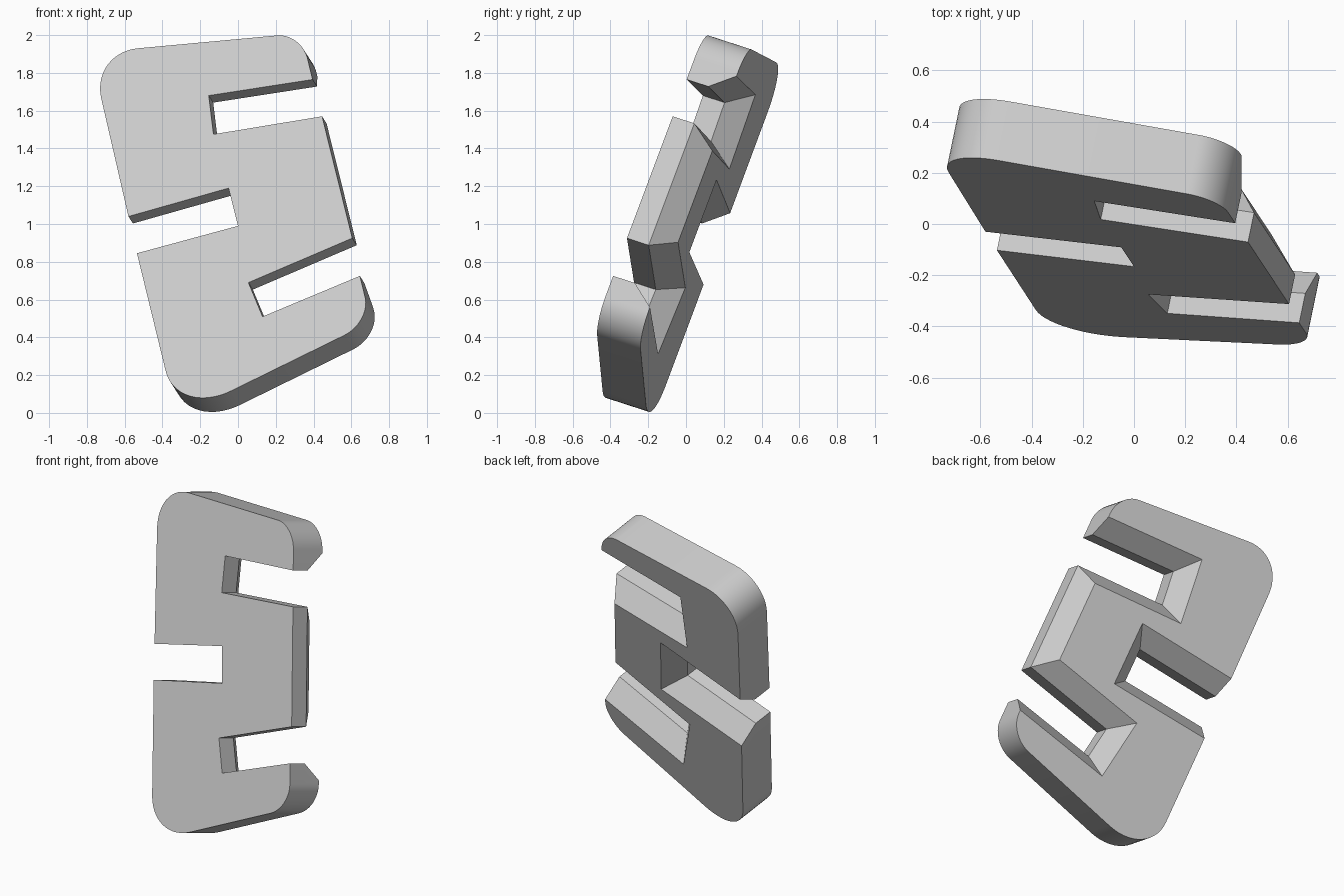
import bpy, bmesh, math
from mathutils import Vector

cube = bpy.data.objects.get("Cube")
if cube:
    bpy.data.objects.remove(cube, do_unlink=True)

# The plate leans back: its front lies on y = A + B*x + C*z
A, B, C = -0.487, -0.207, 0.324
INWARD = Vector((-B, 1, -C)).normalized()
THICK, STRAIGHT, CHAMFER = 0.246, 0.123, 0.1


def on_front(x, z):
    return Vector((x, A + B * x + C * z, z))


# Outline corners: x, z, rounding before, rounding after, chamfer on next edge
corners = [
    (0.395, 1.765, 0, 0, False),     # upper arm
    (0.335, 2.01, 0.145, 0.13, False),
    (-0.78, 1.907, 0.255, 0.265, False),
    (-0.58, 1.04, 0, 0, True),       # middle slot
    (-0.05, 1.19, 0, 0, True),
    (0.0, 0.99, 0, 0, True),
    (-0.535, 0.845, 0, 0, False),
    (-0.323, -0.024, 0.27, 0.32, False),
    (0.7055, 0.481, 0.16, 0.145, False),  # lower arm
    (0.645, 0.725, 0, 0, True),
    (0.13, 0.51, 0, 0, True),        # lower slot
    (0.055, 0.69, 0, 0, True),
    (0.605, 0.925, 0, 0, True),      # middle tab end
    (0.445, 1.57, 0, 0, True),
    (-0.13, 1.475, 0, 0, True),      # upper slot
    (-0.155, 1.68, 0, 0, True),
]

# Expand rounded corners into arcs
points, cuts = [], []
count = len(corners)
for i, (x, z, before, after, cut) in enumerate(corners):
    p = on_front(x, z)
    if not before:
        points.append(p)
        cuts.append(CHAMFER if cut else 0)
        continue
    u = (on_front(*corners[i - 1][:2]) - p).normalized() * before
    v = (on_front(*corners[(i + 1) % count][:2]) - p).normalized() * after
    steps = 14
    for s in range(steps + 1):
        t = math.pi / 2 * s / steps
        points.append(p + u * (1 - math.sin(t)) + v * (1 - math.cos(t)))
        cuts.append(0)


def inset(i):
    """Outline point moved into the plate by the chamfers that meet there."""
    p, o0, o1 = points[i], cuts[i - 1], cuts[i]
    if not (o0 or o1):
        return p
    m0 = (p - points[i - 1]).normalized().cross(INWARD)
    m1 = (points[(i + 1) % len(points)] - p).normalized().cross(INWARD)
    k = m0.dot(m1)
    return p + (m0 * (o0 - k * o1) + m1 * (o1 - k * o0)) / (1 - k * k)


# Front, middle and chamfered back rings joined into one solid
bm = bmesh.new()
front = [bm.verts.new(p) for p in points]
middle = [bm.verts.new(p + INWARD * STRAIGHT) for p in points]
back = [bm.verts.new(inset(i) + INWARD * THICK) for i in range(len(points))]
bm.faces.new(front)
bm.faces.new(back[::-1])
for i in range(len(points)):
    j = (i + 1) % len(points)
    for a, b in ((front, middle), (middle, back)):
        bm.faces.new((a[i], b[i], b[j], a[j]))
bmesh.ops.recalc_face_normals(bm, faces=bm.faces)

mesh = bpy.data.meshes.new("slotted_plate")
bm.to_mesh(mesh)
bm.free()
plate = bpy.data.objects.new("slotted_plate", mesh)
bpy.context.collection.objects.link(plate)

# Plain grey
grey = bpy.data.materials.new("light_grey")
grey.use_nodes = True
colour = (0.6, 0.6, 0.6, 1)
grey.diffuse_color = colour
grey.node_tree.nodes["Principled BSDF"].inputs["Base Color"].default_value = colour
mesh.materials.append(grey)

bpy.ops.object.select_all(action='DESELECT')
plate.select_set(True)
bpy.context.view_layer.objects.active = plate
bpy.ops.object.shade_smooth_by_angle(angle=math.radians(25))
